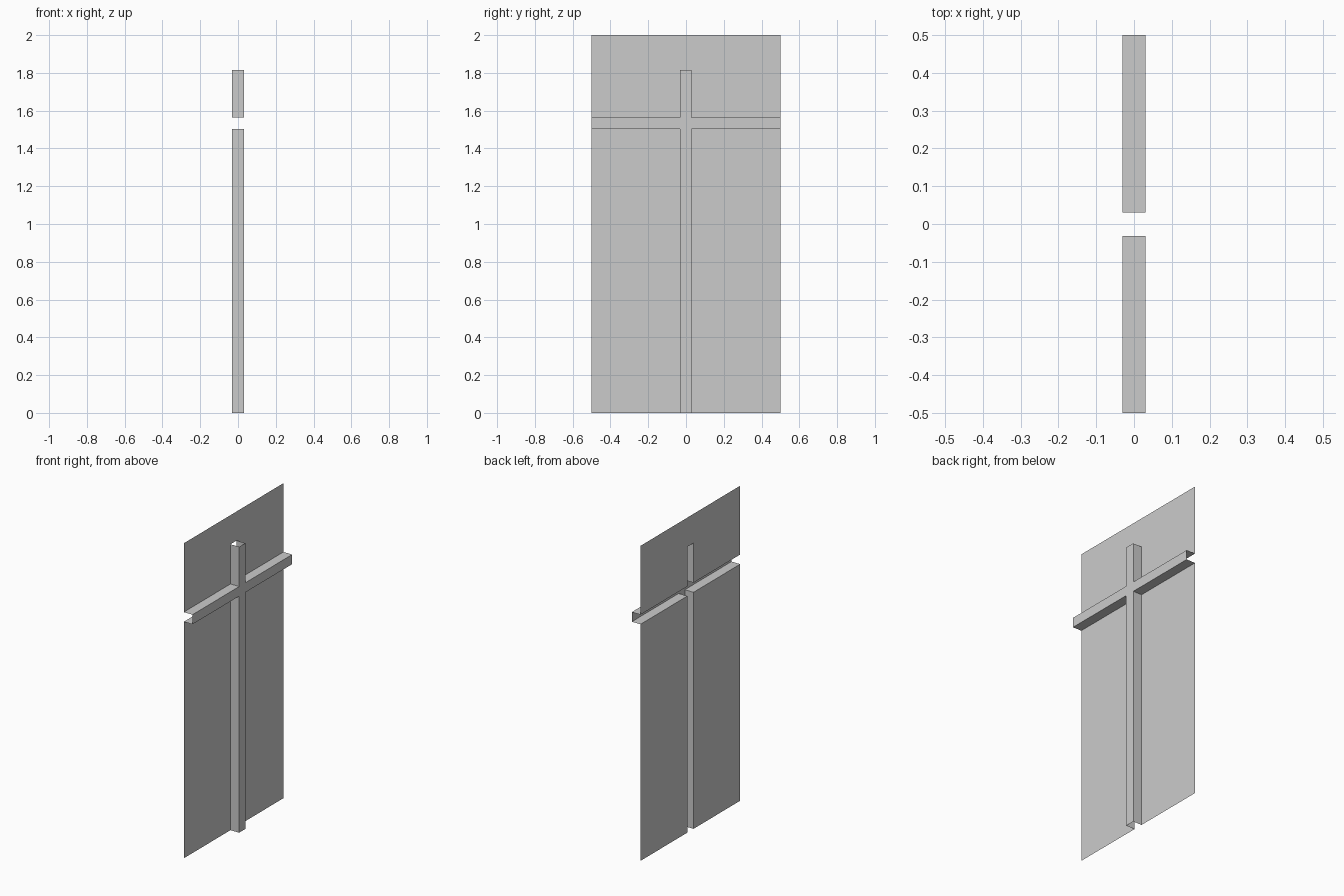
import bpy, bmesh

if "Cube" in bpy.data.objects:
    bpy.data.objects.remove(bpy.data.objects["Cube"])

D = 0.0305                                  # half depth of the relief
YS = [-0.5, -0.032, 0.03, 0.5]              # column borders
ZS = [0.0, 1.502, 1.563, 1.815, 2.0]        # row borders


def raised(i, j):
    """Cells belonging to the cross: middle column up to its top, plus the arm row."""
    return j == 1 or (i == 1 and j < 3)


def make_part(name, quads):
    bm = bmesh.new()
    for q in quads:
        bm.faces.new([bm.verts.new(p) for p in q])
    bmesh.ops.remove_doubles(bm, verts=bm.verts, dist=1e-5)
    bmesh.ops.recalc_face_normals(bm, faces=bm.faces)
    # face the broad sheets towards +x
    broad = [f for f in bm.faces if abs(f.normal.x) > 0.9]
    if broad[0].normal.x < 0:
        bmesh.ops.reverse_faces(bm, faces=bm.faces)
    mesh = bpy.data.meshes.new(name)
    bm.to_mesh(mesh)
    bm.free()
    ob = bpy.data.objects.new(name, mesh)
    bpy.context.collection.objects.link(ob)


quads = []
# flat panel cells at the back, raised cross cells at the front
for i in range(3):
    for j in range(4):
        x = D if raised(i, j) else -D
        y0, y1, z0, z1 = YS[i], YS[i + 1], ZS[j], ZS[j + 1]
        quads.append([(x, y0, z0), (x, y1, z0), (x, y1, z1), (x, y0, z1)])

# upright side walls of the post (its top and bottom stay open)
for y in YS[1:3]:
    for j in (0, 2):
        z0, z1 = ZS[j], ZS[j + 1]
        quads.append([(-D, y, z0), (D, y, z0), (D, y, z1), (-D, y, z1)])

# upper and lower walls of the arms (outer ends stay open)
for z in ZS[1:3]:
    for i in (0, 2):
        y0, y1 = YS[i], YS[i + 1]
        quads.append([(-D, y0, z), (D, y0, z), (D, y1, z), (-D, y1, z)])

make_part("door_panel_with_raised_cross", quads)
